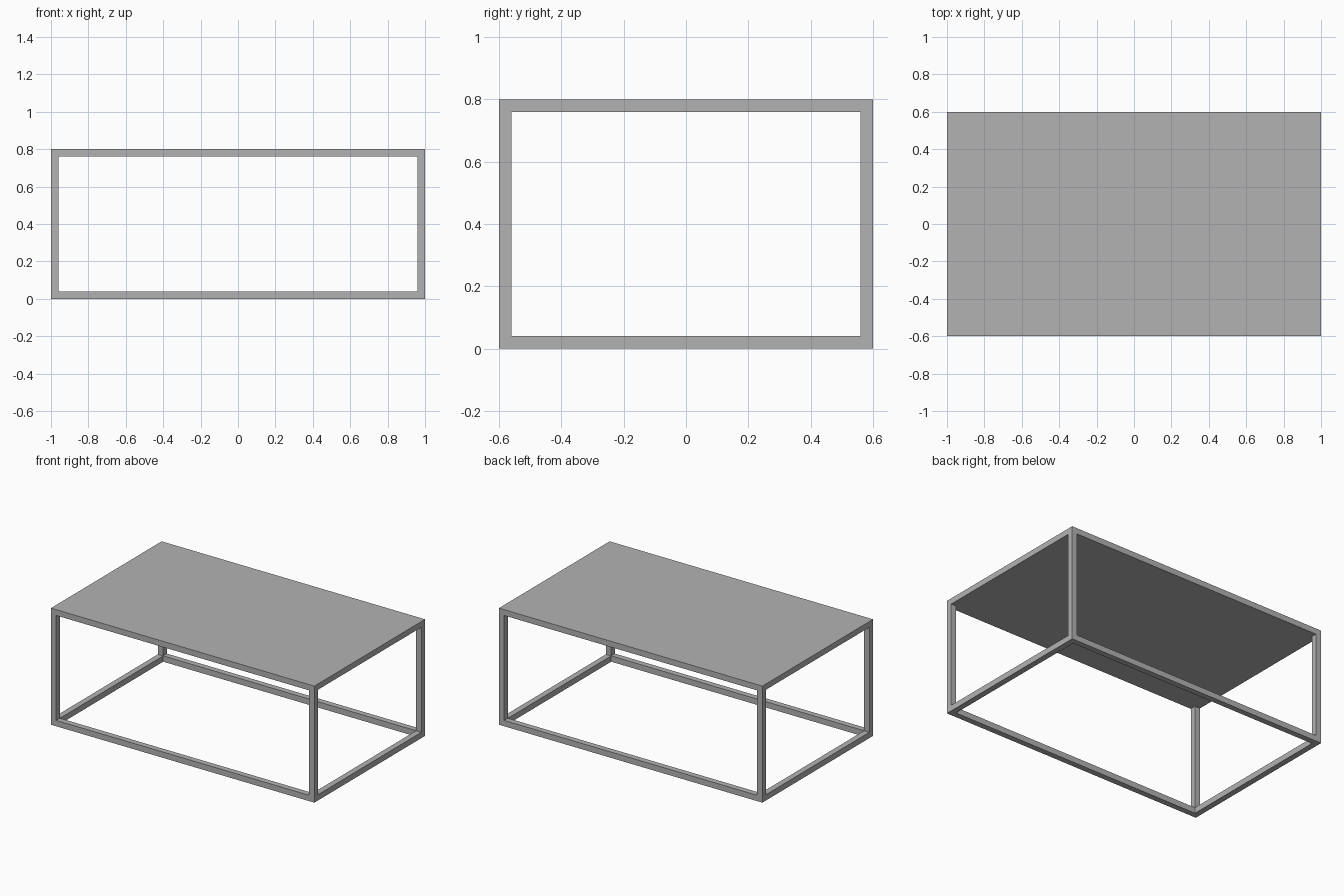
import bpy

cube = bpy.data.objects.get("Cube")
if cube:
    bpy.data.objects.remove(cube, do_unlink=True)

LENGTH, DEPTH, HEIGHT, BAR = 2.0, 1.2, 0.8, 0.04

# Single plain grey finish
grey = bpy.data.materials.new("plain_grey")
grey.use_nodes = True
colour = (0.45, 0.45, 0.45, 1)
grey.diffuse_color = colour
for node in grey.node_tree.nodes:
    if node.type == 'BSDF_PRINCIPLED':
        node.inputs["Base Color"].default_value = colour


def box(name, size, centre):
    """Flat-faced box with its size baked into the mesh."""
    bpy.ops.mesh.primitive_cube_add(size=1, location=centre)
    obj = bpy.context.object
    obj.name = name
    obj.scale = size
    bpy.ops.object.transform_apply(location=False, rotation=False, scale=True)
    obj.data.materials.append(grey)
    return obj


x = (LENGTH - BAR) / 2
y = (DEPTH - BAR) / 2

# Solid top slab
box("table_top", (LENGTH, DEPTH, BAR), (0, 0, HEIGHT - BAR / 2))

# Long floor rails, front and back
for side, sy in (("front", -1), ("back", 1)):
    box(side + "_floor_rail", (LENGTH, BAR, BAR), (0, sy * y, BAR / 2))

# Short floor rails fitted between the long ones
for side, sx in (("left", 1), ("right", -1)):
    box(side + "_floor_rail", (BAR, DEPTH - 2 * BAR, BAR), (sx * x, 0, BAR / 2))

# Corner legs between the floor rails and the top
for end, sy in (("front", -1), ("back", 1)):
    for side, sx in (("left", 1), ("right", -1)):
        box(f"{end}_{side}_leg", (BAR, BAR, HEIGHT - 2 * BAR),
            (sx * x, sy * y, HEIGHT / 2))
